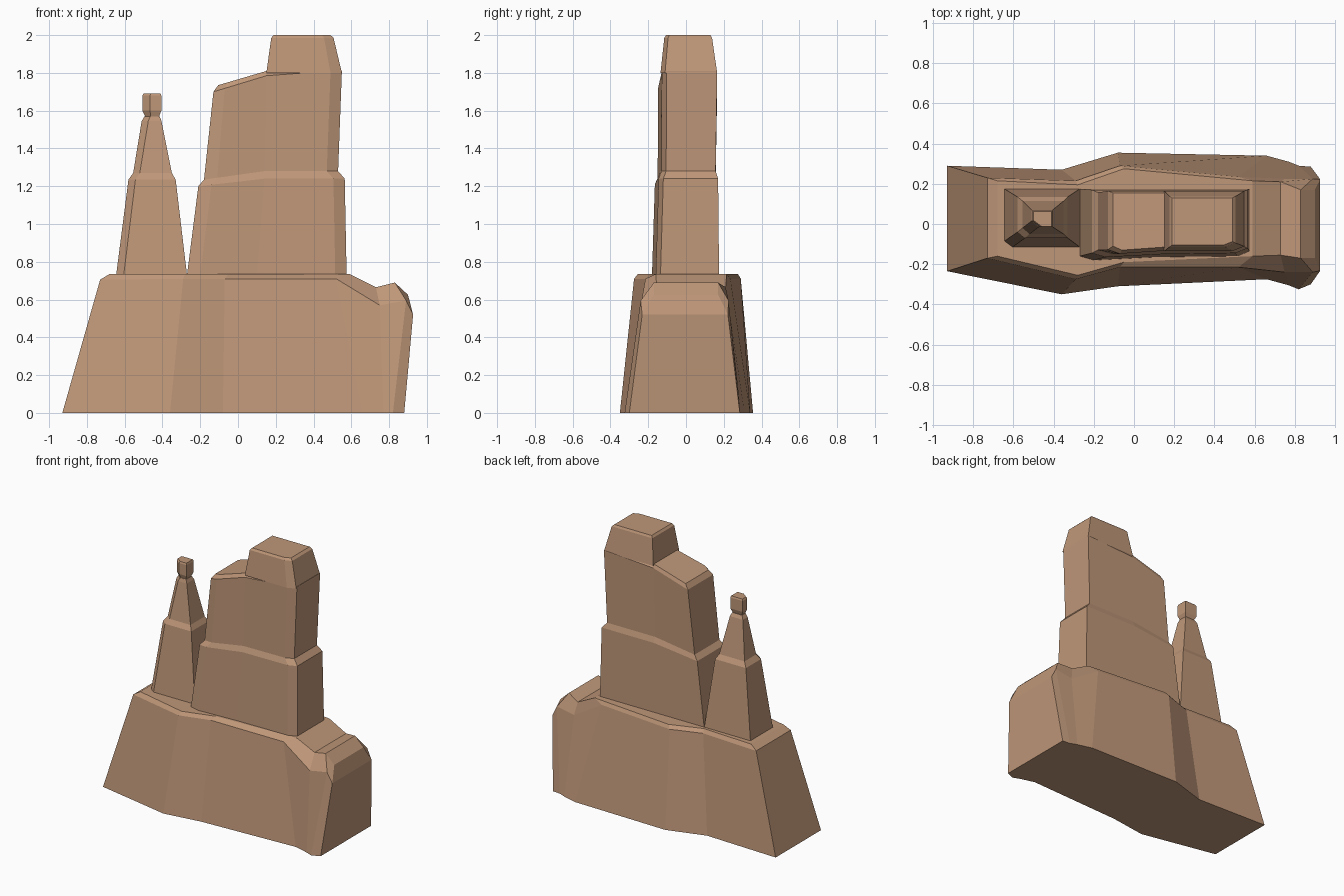
import bpy, bmesh

mat = bpy.data.materials.new("sandstone")
mat.diffuse_color = (0.52, 0.31, 0.19, 1)


def loft(name, rings, start_caps=(), end_caps=()):
    """Skin closed rings in order; caps are index lists into the end rings."""
    bm = bmesh.new()
    vs = [[bm.verts.new(p) for p in r] for r in rings]
    n = len(vs[0])
    for a, b in zip(vs, vs[1:]):
        for i in range(n):
            j = (i + 1) % n
            bm.faces.new((a[i], a[j], b[j], b[i]))
    for ring, caps in ((vs[0], start_caps), (vs[-1], end_caps)):
        for c in caps:
            bm.faces.new([ring[i] for i in c])
    bmesh.ops.recalc_face_normals(bm, faces=bm.faces)
    me = bpy.data.meshes.new(name)
    bm.to_mesh(me)
    bm.free()
    me.materials.append(mat)
    ob = bpy.data.objects.new(name, me)
    bpy.context.collection.objects.link(ob)
    return ob


# Rock base: sections along x; each level is (x, front y, back y, z)
stations = [
    ((-.93, -.235, .29, 0), (-.73, -.17, .23, .705), (-.68, -.16, .215, .735)),
    ((-.36, -.35, .27, 0), (-.29, -.275, .215, .71), (-.28, -.255, .195, .735)),
    ((-.08, -.31, .355, 0), (-.07, -.215, .29, .71), (-.05, -.19, .275, .735)),
    ((.66, -.275, .34, 0), (.52, -.215, .235, .71), (.59, -.16, .215, .735)),
    ((.77, -.305, .31, 0), (.75, -.24, .225, .57), (.73, -.155, .21, .665)),
    ((.82, -.325, .29, 0), (.89, -.24, .225, .595), (.83, -.17, .17, .69)),
    ((.88, -.30, .285, 0), (.927, -.232, .222, .52), (.90, -.17, .17, .625)),
]
sections = [[(x, f, z) for x, f, b, z in s] + [(x, b, z) for x, f, b, z in s[::-1]]
            for s in stations]
ends = [(0, 1, 4, 5), (1, 2, 3, 4)]
loft("rock_base", sections, ends, ends)


# Main tower: 8-sided rings with a bend at mid-length and chamfered front corners
def tower_ring(xl, xc, xm, xr, yf, yb, zl, zm, zr):
    zc = zl + (zm - zl) * (xc - xl) / (xm - xl)
    return [(xl, yb, zl), (xl, yf + .02, zl), (xc, yf, zc),
            (xm, yf + .015, zm), (xr - .06, yf + .02, zr),
            (xr, yf + .045, zr), (xr, yb, zr), (xm, yb, zm)]


loft("main_tower", [
    tower_ring(-.27, -.20, .10, .575, -.18, .175, .73, .73, .73),
    tower_ring(-.21, -.14, .14, .565, -.165, .17, 1.20, 1.24, 1.24),
    tower_ring(-.18, -.11, .14, .53, -.15, .157, 1.235, 1.28, 1.28),
    tower_ring(-.13, -.07, .15, .55, -.148, .165, 1.70, 1.785, 1.81),
    tower_ring(-.105, -.06, .15, .54, -.13, .155, 1.735, 1.81, 1.81),
], (), [(0, 1, 2, 3, 7), (3, 4, 5, 6, 7)])


# Crown block on the right half of the tower
def crown_ring(xl, xr, yf, yb, z, c):
    return [(xl, yb, z), (xl, yf, z), (xr - c, yf, z),
            (xr, yf + c * .4, z), (xr, yb, z)]


loft("tower_crown", [
    crown_ring(.15, .55, -.135, .165, 1.80, .06),
    crown_ring(.176, .506, -.115, .138, 1.985, .05),
    crown_ring(.188, .49, -.105, .13, 2.0, .045),
], (), [range(5)])


# Spire: five-sided, with the front left corner cut off
def spire_ring(xl, xr, yf, yb, z, cx, cy):
    return [(xl, yb, z), (xl, yf + cy, z), (xl + cx, yf, z),
            (xr, yf, z), (xr, yb, z)]


loft("spire", [
    spire_ring(-.645, -.27, -.115, .175, .73, .04, .03),
    spire_ring(-.58, -.33, -.07, .135, 1.235, .037, .03),
    spire_ring(-.555, -.35, -.05, .115, 1.27, .035, .03),
    spire_ring(-.51, -.405, -.015, .07, 1.545, .035, .03),
    spire_ring(-.495, -.415, -.008, .058, 1.57, .03, .025),
], (), [range(5)])

# Small finial on the spire
loft("spire_finial", [
    spire_ring(-.492, -.418, -.006, .056, 1.57, .03, .025),
    spire_ring(-.506, -.406, -.016, .066, 1.60, .04, .03),
    spire_ring(-.506, -.406, -.016, .066, 1.68, .04, .03),
    spire_ring(-.50, -.41, -.012, .062, 1.692, .04, .03),
], (), [range(5)])
